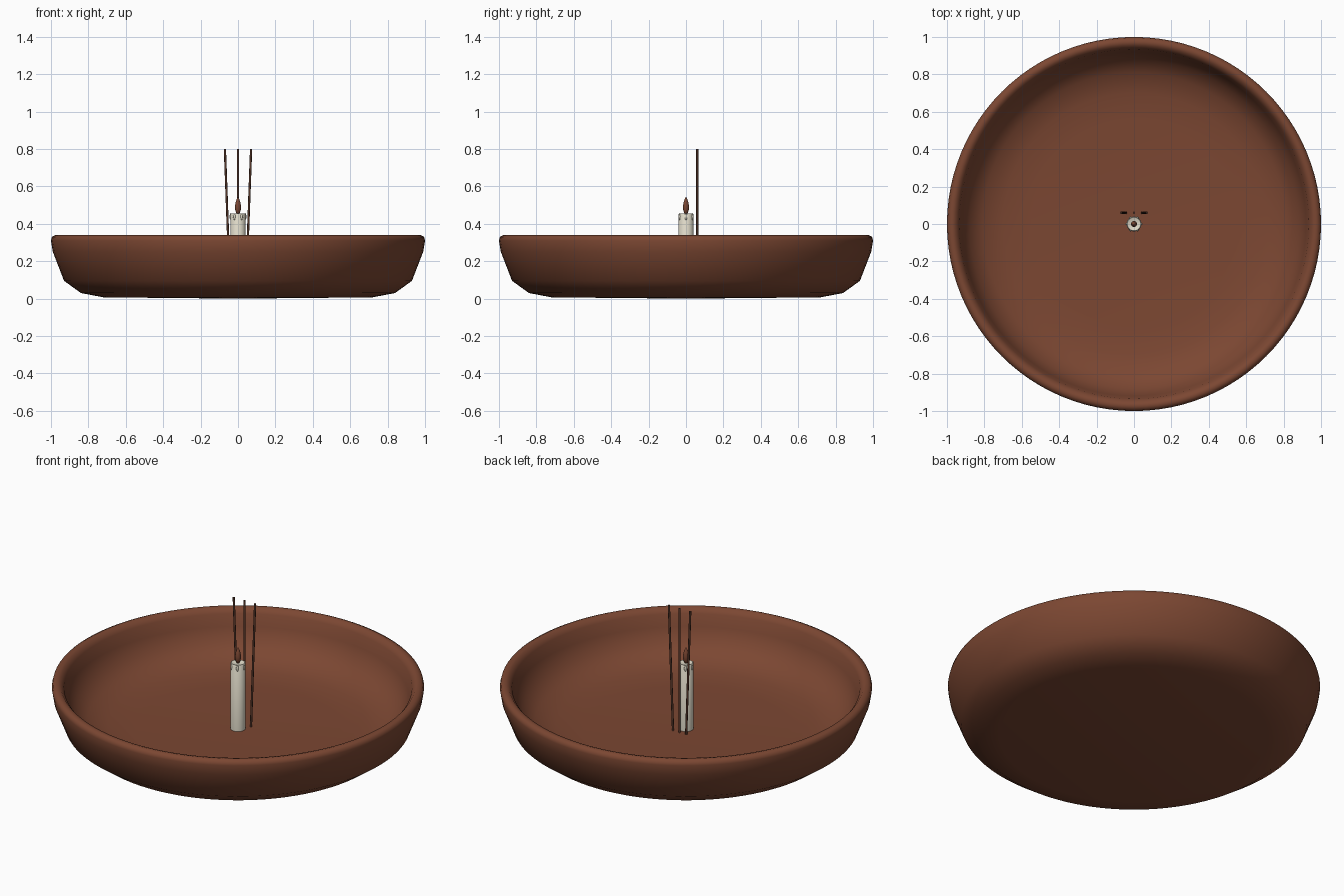
import bpy, math
from mathutils import Vector

cube = bpy.data.objects.get("Cube")
if cube:
    bpy.data.objects.remove(cube, do_unlink=True)


def material(name, rgb):
    m = bpy.data.materials.new(name)
    m.use_nodes = True
    m.diffuse_color = (*rgb, 1)
    m.node_tree.nodes["Principled BSDF"].inputs["Base Color"].default_value = (*rgb, 1)
    return m


terracotta = material("terracotta brown", (0.2, 0.063, 0.032))
wax = material("cream wax", (0.74, 0.7, 0.58))
incense = material("dark incense", (0.1, 0.04, 0.024))


def finish(obj, name, mat, angle=50):
    obj.name = name
    obj.data.materials.append(mat)
    bpy.ops.object.select_all(action='DESELECT')
    obj.select_set(True)
    bpy.context.view_layer.objects.active = obj
    bpy.ops.object.shade_smooth_by_angle(angle=math.radians(angle))
    return obj


def lathe(name, profile, mat, steps, angle=50):
    """Spin a radius/height profile, with both ends on the axis, around z."""
    verts, rings, faces = [], [], []
    for r, z in profile:
        n = steps if r > 0 else 1
        rings.append([len(verts) + i for i in range(n)])
        verts += [(r * math.cos(math.tau * i / steps),
                   r * math.sin(math.tau * i / steps), z) for i in range(n)]
    for a, b in zip(rings, rings[1:]):
        for i in range(steps):
            j = (i + 1) % steps
            quad = [a[i % len(a)], a[j % len(a)], b[j % len(b)], b[i % len(b)]]
            faces.append(list(dict.fromkeys(quad)))
    mesh = bpy.data.meshes.new(name)
    mesh.from_pydata(verts, [], faces)
    obj = bpy.data.objects.new(name, mesh)
    bpy.context.collection.objects.link(obj)
    return finish(obj, name, mat, angle)


# Shallow dish: underside, outer wall, rounded rim, inner wall, floor
lathe("dish", [
    (0, 0), (0.72, 0.007), (0.84, 0.03), (0.93, 0.095), (0.99, 0.25),
    (1.0, 0.31), (0.995, 0.33), (0.975, 0.34), (0.955, 0.335),
    (0.935, 0.31), (0.92, 0.24), (0.88, 0.16), (0.81, 0.105),
    (0.7, 0.075), (0.55, 0.066), (0, 0.064)], terracotta, 96, 60)

# Candle with a slightly hollowed top
lathe("candle", [
    (0, 0.06), (0.04, 0.06), (0.04, 0.45), (0.036, 0.456),
    (0.02, 0.45), (0, 0.448)], wax, 32)

# Wax drips round the top edge
for i in range(6):
    a = math.tau * i / 6
    bpy.ops.mesh.primitive_uv_sphere_add(
        segments=12, ring_count=8, radius=1,
        location=(0.038 * math.cos(a), 0.038 * math.sin(a), 0.438))
    drip = bpy.context.object
    drip.scale = (0.007, 0.007, 0.019)
    finish(drip, f"wax_drip_{i + 1}", wax)

# Teardrop flame
lathe("flame", [
    (0, 0.448), (0.009, 0.456), (0.015, 0.475), (0.016, 0.495),
    (0.012, 0.518), (0.006, 0.535), (0, 0.545)], terracotta, 16)

# Three incense sticks fanned out behind the candle
for side, name in ((-1, "left"), (0, "middle"), (1, "right")):
    foot = Vector((0.043 * side, 0.06, 0.06))
    tip = Vector((0.07 * side, 0.06, 0.8))
    axis = tip - foot
    bpy.ops.mesh.primitive_cylinder_add(
        vertices=10, radius=0.006, depth=axis.length, location=(foot + tip) / 2,
        rotation=axis.to_track_quat('Z', 'Y').to_euler())
    finish(bpy.context.object, f"incense_stick_{name}", incense)
